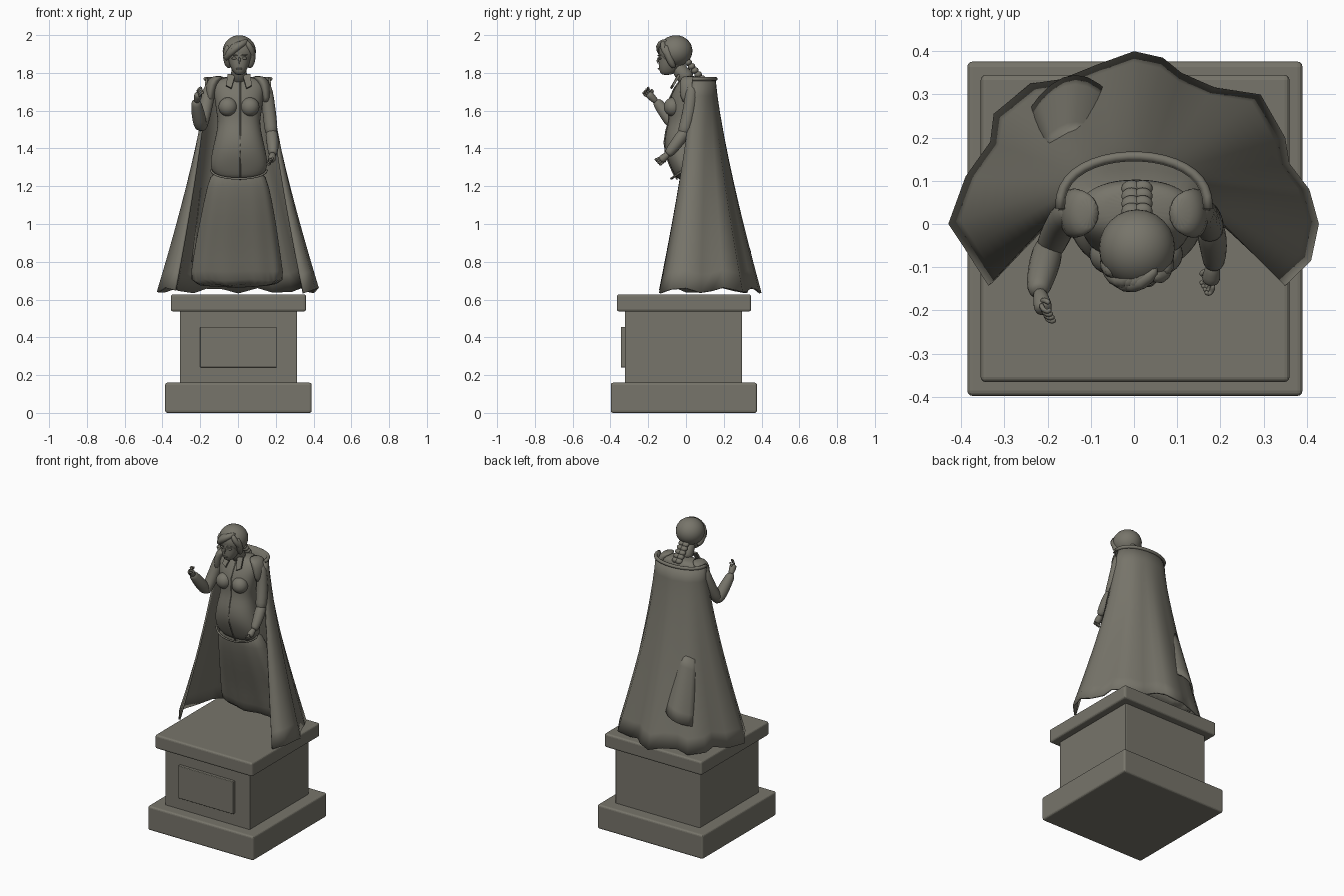
import bpy, bmesh, math
from mathutils import Vector

if "Cube" in bpy.data.objects:
    bpy.data.objects.remove(bpy.data.objects["Cube"], do_unlink=True)

stone = bpy.data.materials.new("weathered_stone")
stone.use_nodes = True
COLOUR = (0.185, 0.177, 0.145, 1)
stone.diffuse_color = COLOUR
bsdf = next(n for n in stone.node_tree.nodes if n.type == 'BSDF_PRINCIPLED')
bsdf.inputs["Base Color"].default_value = COLOUR
bsdf.inputs["Roughness"].default_value = 0.8


def finish(name, bm, smooth=True, subsurf=0, solid=0, bevel=0):
    bmesh.ops.recalc_face_normals(bm, faces=bm.faces)
    me = bpy.data.meshes.new(name)
    bm.to_mesh(me)
    bm.free()
    me.materials.append(stone)
    for p in me.polygons:
        p.use_smooth = smooth
    ob = bpy.data.objects.new(name, me)
    bpy.context.collection.objects.link(ob)
    if solid:
        m = ob.modifiers.new("thickness", 'SOLIDIFY')
        m.thickness, m.offset = solid, -1
    if subsurf:
        m = ob.modifiers.new("smooth", 'SUBSURF')
        m.levels = m.render_levels = subsurf
    if bevel:
        m = ob.modifiers.new("soft_edges", 'BEVEL')
        m.width, m.segments = bevel, 3
    return ob


def loft(name, rings, closed=True, caps=True, **kw):
    """Skin a list of rings of points."""
    bm = bmesh.new()
    rows = [[bm.verts.new(p) for p in r] for r in rings]
    n = len(rows[0])
    for a, b in zip(rows, rows[1:]):
        for i in range(n if closed else n - 1):
            j = (i + 1) % n
            bm.faces.new((a[i], a[j], b[j], b[i]))
    if closed and caps:
        bm.faces.new(rows[0])
        bm.faces.new(rows[-1])
    return finish(name, bm, **kw)


def oval(cx, cy, z, rx, ry, n=24, power=1.0):
    pts = []
    for i in range(n):
        a = math.tau * i / n
        c, s = math.cos(a), math.sin(a)
        pts.append((cx + rx * math.copysign(abs(c) ** power, c),
                    cy + ry * math.copysign(abs(s) ** power, s), z))
    return pts


def limb(name, points, n=10, subsurf=1):
    """Tapered tube along (x, y, z, radius) points."""
    rings = []
    for i, p in enumerate(points):
        a, b = points[max(i - 1, 0)], points[min(i + 1, len(points) - 1)]
        q = (Vector(b[:3]) - Vector(a[:3])).to_track_quat('Z', 'Y')
        rings.append([Vector(p[:3]) + q @ Vector(v) for v in oval(0, 0, 0, p[3], p[3], n)])
    return loft(name, rings, subsurf=subsurf)


def blob(name, c, r, tilt=0):
    bm = bmesh.new()
    bmesh.ops.create_uvsphere(bm, u_segments=24, v_segments=16, radius=1)
    ob = finish(name, bm)
    ob.location, ob.scale = c, r
    ob.rotation_euler.x = tilt
    return ob


def block(name, x0, x1, y0, y1, z0, z1, bevel=0.012):
    bm = bmesh.new()
    bmesh.ops.create_cube(bm, size=1)
    for v in bm.verts:
        v.co = ((x0 + x1) / 2 + v.co.x * (x1 - x0), (y0 + y1) / 2 + v.co.y * (y1 - y0),
                (z0 + z1) / 2 + v.co.z * (z1 - z0))
    return finish(name, bm, smooth=False, bevel=bevel)


# Pedestal
block("pedestal_base", -.386, .39, -.398, .376, 0, .16)
block("pedestal_shaft", -.308, .312, -.324, .296, .15, .545, .006)
block("pedestal_cap", -.355, .36, -.366, .345, .537, .628)
block("pedestal_plaque", -.2, .205, -.344, -.31, .24, .456, .004)

# Cloak: fluted hem blended up to a half-round collar line
hem = [(-.337, -.143), (-.39, -.06), (-.43, 0), (-.39, .11), (-.333, .19), (-.325, .255),
       (-.24, .325), (-.17, .335), (-.083, .37), (0, .4), (.067, .385), (.11, .35),
       (.187, .316), (.293, .3), (.35, .2), (.36, .14), (.406, .08), (.428, 0),
       (.41, -.085), (.35, -.143)]
rows = []
LEVELS = 12
for k in range(LEVELS + 1):
    s = k / LEVELS
    f = s ** 1.28
    row = []
    for i, (hx, hy) in enumerate(hem):
        a = math.pi * (1 - i / (len(hem) - 1))
        top = Vector((.172 * math.cos(a), .035 + .122 * math.sin(a) ** .8, 1.772))
        low = Vector((hx, hy, .65 + .015 * math.sin(i * 1.9)))
        p = top.lerp(low, f)
        p.z = top.z + (low.z - top.z) * s
        row.append(p)
    rows.append(row)
loft("cloak", rows, closed=False, solid=.012)
limb("cloak_collar_roll", [(p.x, p.y, p.z - .004, .011) for p in rows[0]], 8, 0)

# Skirt swept towards the back, with its rear fold showing through the cloak
skirt = [(1.3, 0, .02, .135, .06), (1.2, 0, .045, .165, .075), (1.05, 0, .1, .195, .09),
         (.88, -.005, .165, .225, .095), (.74, -.005, .205, .245, .095),
         (.66, -.005, .225, .255, .095)]
rings = []
for k, (z, cx, cy, rx, ry) in enumerate(skirt):
    ring = oval(cx, cy, z, rx, ry, 32, .8)
    for i, (x, y, zz) in enumerate(ring):
        ring[i] = (x, y + .004 * k * math.sin(i * 2.1) * .4,
                   zz + (.012 * math.sin(i * 1.3) if k == 5 else 0))
    rings.append(ring)
loft("skirt", rings, subsurf=1)

fold = []
for k in range(7):
    s = k / 6
    row = []
    for i in range(9):
        u = i / 4 - 1
        row.append((-.135 + u * (.07 + .045 * s), .215 + .13 * s - .09 * u * u * (.4 + .6 * s),
                    1.23 - .38 * s - .03 * u * u * (1 - s) + .05 * u * s))
    fold.append(row)
loft("skirt_back_fold", fold, closed=False, solid=.01)

# Coat torso: height, half width, front y, back y
torso = [(1.235, .085, -.045, .03), (1.26, .135, -.062, .06), (1.31, .155, -.085, .075),
         (1.37, .145, -.108, .08), (1.43, .132, -.115, .08), (1.49, .118, -.106, .08),
         (1.545, .11, -.09, .085), (1.6, .122, -.092, .09), (1.66, .128, -.088, .1),
         (1.72, .14, -.06, .105), (1.755, .135, -.035, .1), (1.78, .075, -.015, .085)]
loft("coat_body", [oval(.005, (f + b) / 2, z, w, (b - f) / 2, 28, .9) for z, w, f, b in torso],
     subsurf=1)
limb("coat_front_seam", [(.012, f - .001, z, .004) for z, w, f, b in torso[:-1]], 6, 0)
limb("coat_hem_trim", [(.005 + (w + .002) * math.cos(a), -.012 + .066 * math.sin(a),
                        1.285 - .045 * abs(math.sin(a)), .006)
                       for w in (.145,) for a in [math.pi * (1 + i / 14) for i in range(15)]], 6, 0)

for side, label in ((-1, "right"), (1, "left")):
    blob(label + "_bust", (.005 + side * .058, -.07, 1.62), (.05, .047, .05))
    # Sleeveless coat shoulder and pointed collar
    loft(label + "_shoulder_flap", [oval(side * x, .025, z, rx, ry, 16) for x, z, rx, ry in
         ((.1, 1.785, .03, .04), (.128, 1.765, .036, .058), (.146, 1.71, .03, .06),
          (.15, 1.63, .02, .05))], subsurf=1)
    tip = [(.02, -.045, 1.79), (.06, -.04, 1.795), (.068, -.075, 1.735), (.04, -.085, 1.72)]
    bm = bmesh.new()
    bm.faces.new([bm.verts.new((side * x + .005, y, z)) for x, y, z in tip])
    finish(label + "_collar_point", bm, smooth=False, solid=.012)

# Arms
limb("right_upper_arm", [(-.135, .03, 1.75, .03), (-.155, .025, 1.7, .04), (-.175, -.01, 1.6, .038),
                         (-.193, -.05, 1.52, .037), (-.2, -.07, 1.5, .025)])
limb("right_forearm", [(-.195, -.035, 1.505, .025), (-.2, -.065, 1.525, .04),
                       (-.212, -.11, 1.59, .037), (-.222, -.15, 1.64, .03), (-.22, -.16, 1.655, .02)])
limb("left_upper_arm", [(.135, .03, 1.75, .03), (.152, .03, 1.7, .04), (.165, .02, 1.6, .039),
                        (.175, -.005, 1.5, .038), (.178, -.02, 1.47, .03)])
limb("left_forearm", [(.176, .005, 1.5, .025), (.178, -.015, 1.475, .037), (.185, -.055, 1.42, .034),
                      (.185, -.09, 1.375, .027), (.184, -.098, 1.368, .02)])


def hand(label, wrist, palm, curl):
    w, p, c = Vector(wrist), Vector(palm), Vector(curl)
    along = (p - w).normalized()
    across = along.cross(c).normalized()
    limb(label + "_palm", [(*w, .015), (*w.lerp(p, .5), .02), (*p, .024), (*(p + along * .01), .016)])
    for i in range(4):
        k = p + across * (i - 1.5) * .012
        pts = [k, k + along * .022, k + along * .028 + c * .016, k + along * .014 + c * .028]
        limb(label + "_finger_%d" % (i + 1), [(*q, .0075) for q in pts], 6)
    t = p + across * .024 - along * .01
    limb(label + "_thumb", [(*q, .008) for q in (t - across * .012, t + c * .014, t + c * .03 + along * .012)], 6)


hand("right", (-.22, -.152, 1.642), (-.21, -.195, 1.685), (.75, -.1, .4))
hand("left", (.184, -.09, 1.375), (.178, -.128, 1.342), (-.6, -.2, .1))

# Neck, face and hair
limb("neck", [(.005, -.055, 1.85, .04), (.005, -.025, 1.8, .04), (.005, .02, 1.755, .055)], 14)
face = [(1.788, .018, -.128, -.08), (1.805, .034, -.14, -.05), (1.835, .05, -.146, -.03),
        (1.87, .06, -.145, 0), (1.91, .065, -.148, 0), (1.95, .055, -.135, -.01)]
loft("face", [oval(.007, (f + b) / 2, z, w, (b - f) / 2, 20, .9) for z, w, f, b in face], subsurf=1)
limb("nose", [(.007, -.143, 1.885, .006), (.007, -.153, 1.858, .009), (.007, -.15, 1.846, .007)], 8)
limb("lips", [(-.012, -.14, 1.822, .003), (.007, -.148, 1.822, .006), (.026, -.14, 1.822, .003)], 8)
for side, label in ((-1, "right"), (1, "left")):
    blob(label + "_eyelid", (.007 + side * .026, -.136, 1.877), (.015, .01, .007))
    limb(label + "_brow", [(.007 + side * .01, -.147, 1.892, .004),
                           (.007 + side * .042, -.133, 1.895, .004)], 6, 0)
    limb(label + "_side_hair", [(.007 + side * .05, -.11, 1.95, .025), (.007 + side * .068, -.095, 1.9, .025),
                                (.007 + side * .066, -.08, 1.855, .022), (.007 + side * .05, -.06, 1.825, .012)])
blob("hair_cap", (.007, -.056, 1.915), (.088, .09, .084), .15)
for i in range(4):
    d = i * .014
    limb("fringe_lock_%d" % (i + 1), [(.055 - d, -.1, 1.972 - d * .3, .012), (.02 - d, -.138, 1.955 - d * .3, .021),
                                      (-.022 - d * .6, -.145 + d * .4, 1.925 - d * .5, .021),
                                      (-.055 - d * .35, -.12 + d * .6, 1.882 - d * .4, .011)])
limb("left_fringe", [(.04, -.12, 1.97, .012), (.062, -.125, 1.94, .02), (.078, -.105, 1.9, .016),
                     (.08, -.085, 1.87, .008)])

# Braid down the nape
for i in range(5):
    s = i / 4
    for side in (-1, 1):
        blob("braid_strand_%d_%s" % (i + 1, "left" if side > 0 else "right"),
             (.007 + side * .013, .012 + .07 * s, 1.855 - .085 * s), (.023, .02, .017), side * .4)
